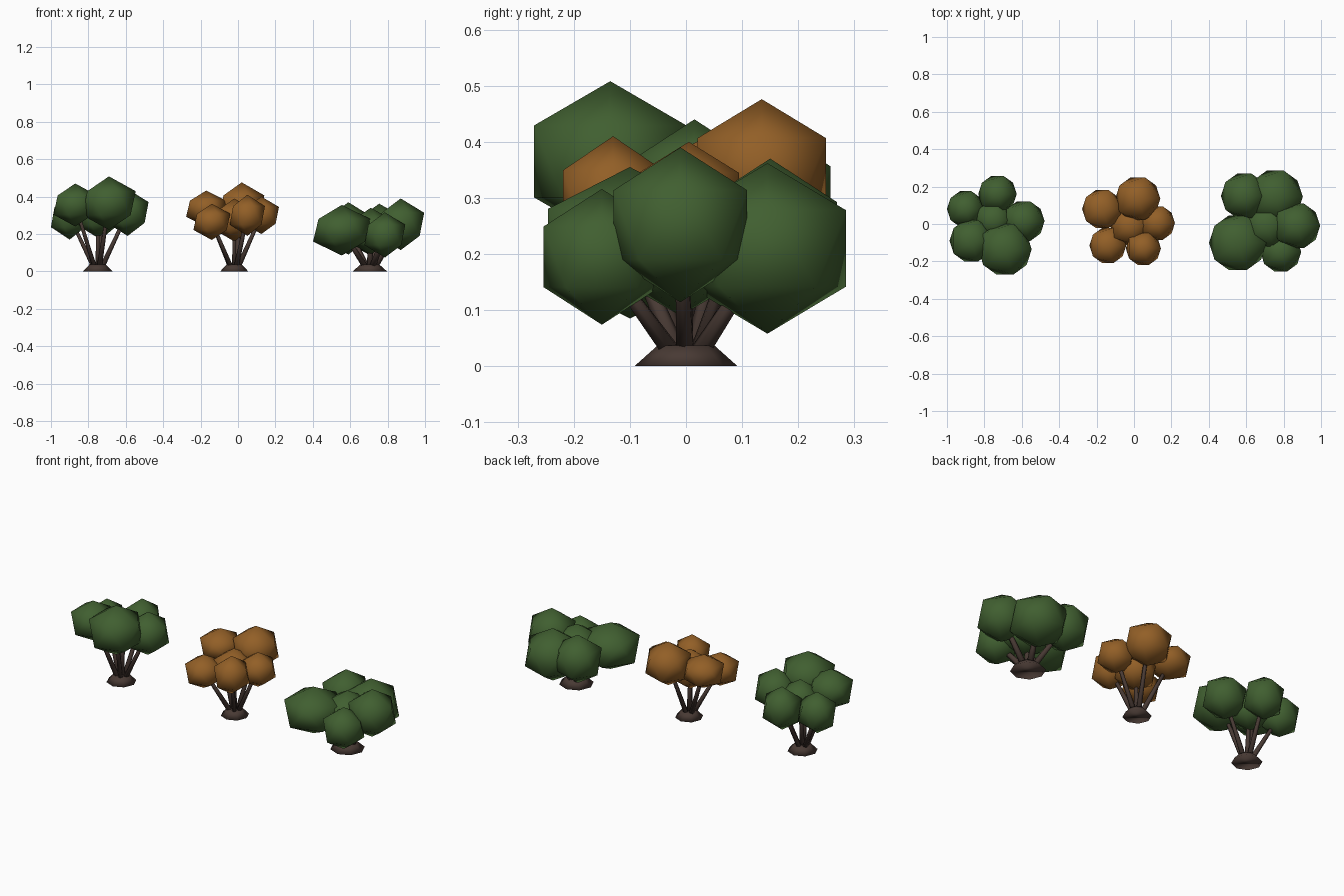
import bpy
from mathutils import Vector, Matrix

default_cube = bpy.data.objects.get("Cube")
if default_cube:
    bpy.data.objects.remove(default_cube, do_unlink=True)


def make_material(name, red, green, blue):
    """Create one flat, matte colour."""
    material = bpy.data.materials.new(name)
    material.use_nodes = True
    colour = (red, green, blue, 1)
    material.diffuse_color = colour
    shader = material.node_tree.nodes["Principled BSDF"]
    shader.inputs["Base Color"].default_value = colour
    shader.inputs["Roughness"].default_value = 0.9
    return material


leaf_green = make_material("leaf green", 0.052, 0.115, 0.03)
autumn_orange = make_material("autumn orange", 0.29, 0.115, 0.02)
bark_brown = make_material("bark brown", 0.065, 0.042, 0.034)


def finish(name, material):
    """Name, colour and smooth the newly added primitive."""
    part = bpy.context.object
    part.name = name
    part.data.materials.append(material)
    for polygon in part.data.polygons:
        polygon.use_smooth = True
    return part


def add_clump(name, centre, width, height, material):
    """Low-poly leaf clump, slightly squashed."""
    bpy.ops.mesh.primitive_ico_sphere_add(subdivisions=1, radius=1, location=centre)
    clump = finish(name, material)
    clump.scale = (width, width, height)


def add_branch(name, start, end, thickness):
    """Tapered stick between two points."""
    direction = end - start
    bpy.ops.mesh.primitive_cone_add(
        vertices=6, radius1=thickness, radius2=thickness * 0.6, depth=direction.length)
    branch = finish(name, bark_brown)
    turn = direction.to_track_quat("Z", "Y").to_matrix().to_4x4()
    branch.matrix_world = Matrix.Translation((start + end) / 2) @ turn


def add_root_mound(name, x, radius, height=0.037):
    """Flared foot where the branches meet the ground."""
    bpy.ops.mesh.primitive_cone_add(
        vertices=8, radius1=radius, radius2=radius * 0.55, depth=height,
        location=(x, 0, height / 2))
    finish(name, bark_brown)


def build_bush(name, x, root_radius, thickness, material, clumps):
    """Root mound, then one branch and one leaf clump per entry."""
    add_root_mound(name + "_root_mound", x, root_radius)
    root = Vector((x, 0, 0.015))
    for index, (cx, cy, cz, width, height) in enumerate(clumps, start=1):
        centre = Vector((cx, cy, cz))
        spread = Vector((cx - x, cy, 0)) * 0.12
        add_branch(f"{name}_branch_{index}", root + spread, centre, thickness)
        add_clump(f"{name}_leaf_clump_{index}", centre, width, height, material)


# Clump entries: x, y, z, half width, half height
build_bush("tall_bush", -0.75, 0.08, 0.014, leaf_green, [
    (-0.69, -0.135, 0.365, 0.16, 0.143),
    (-0.73, 0.16, 0.3, 0.115, 0.125),
    (-0.9, 0.08, 0.29, 0.112, 0.12),
    (-0.87, -0.09, 0.355, 0.13, 0.115),
    (-0.59, 0.015, 0.315, 0.125, 0.125),
    (-0.75, 0.02, 0.3, 0.12, 0.12),
])

build_bush("autumn_bush", -0.02, 0.075, 0.014, autumn_orange, [
    (0.02, 0.135, 0.35, 0.135, 0.126),
    (-0.17, 0.08, 0.335, 0.12, 0.097),
    (-0.14, -0.115, 0.265, 0.11, 0.097),
    (0.05, -0.13, 0.3, 0.105, 0.11),
    (0.125, 0.005, 0.3, 0.105, 0.1),
    (-0.02, -0.01, 0.275, 0.12, 0.115),
])

build_bush("wide_bush", 0.705, 0.092, 0.018, leaf_green, [
    (0.59, 0.15, 0.23, 0.14, 0.14),
    (0.755, 0.145, 0.21, 0.165, 0.152),
    (0.87, -0.01, 0.252, 0.14, 0.138),
    (0.785, -0.15, 0.195, 0.122, 0.121),
    (0.555, -0.1, 0.22, 0.172, 0.135),
    (0.71, -0.01, 0.215, 0.14, 0.125),
])
